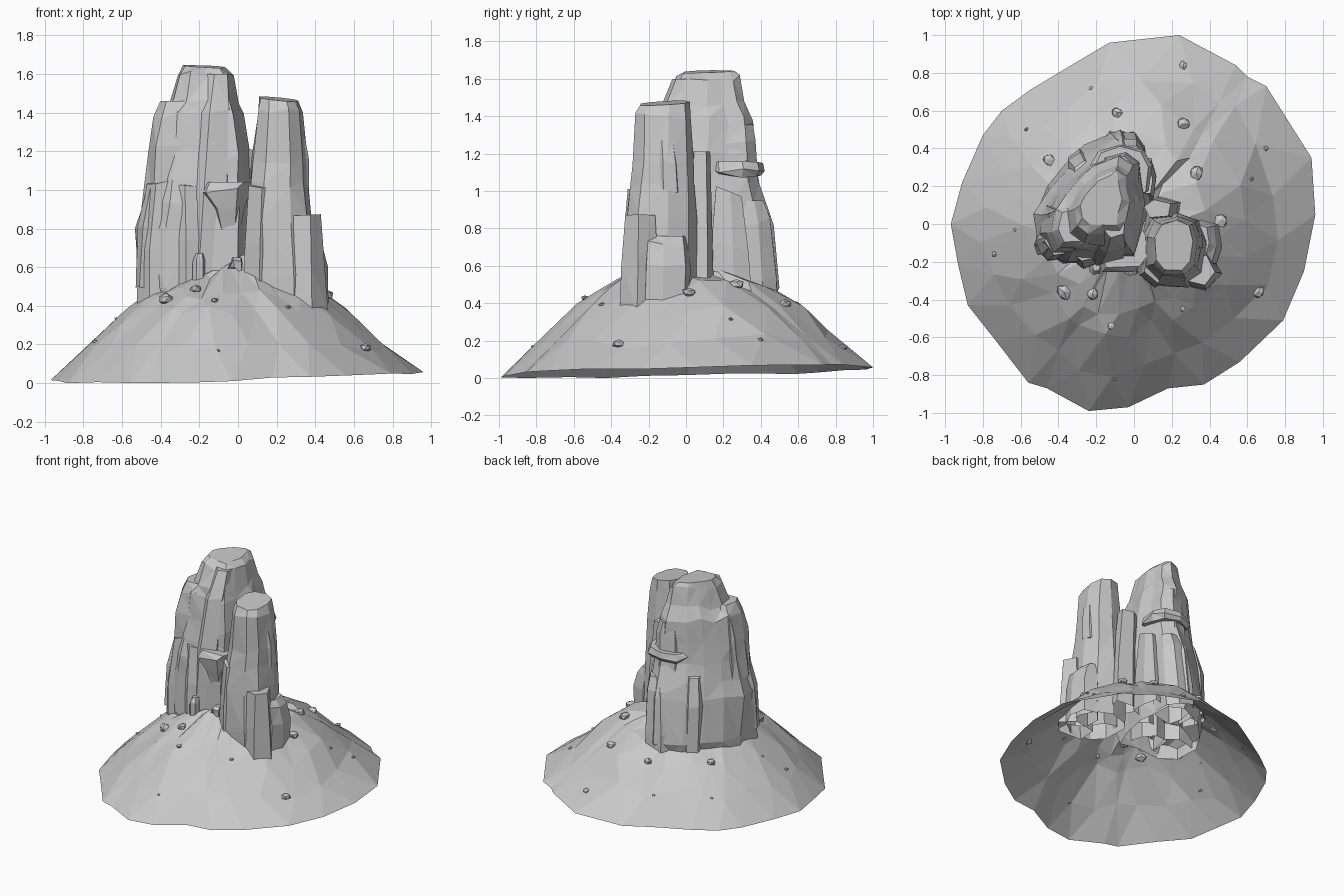
import bpy, bmesh, math, random
from mathutils import Vector
from mathutils.bvhtree import BVHTree

cube = bpy.data.objects.get("Cube")
if cube:
    bpy.data.objects.remove(cube, do_unlink=True)

stone = bpy.data.materials.new("grey stone")
stone.use_nodes = True
GREY = (0.58, 0.58, 0.58, 1)
stone.diffuse_color = GREY
bsdf = stone.node_tree.nodes["Principled BSDF"]
bsdf.inputs["Base Color"].default_value = GREY
bsdf.inputs["Roughness"].default_value = 0.9


def finish(name, bm):
    bmesh.ops.triangulate(bm, faces=bm.faces[:])
    bmesh.ops.recalc_face_normals(bm, faces=bm.faces[:])
    mesh = bpy.data.meshes.new(name)
    bm.to_mesh(mesh)
    bm.free()
    mesh.materials.append(stone)
    obj = bpy.data.objects.new(name, mesh)
    bpy.context.collection.objects.link(obj)
    return obj


def round_plan(sides, phase):
    """Rounded-square outline that fills a unit box."""
    plan = []
    for i in range(sides):
        a = 2 * math.pi * (i + phase) / sides
        plan.append([math.copysign(abs(w) ** 0.75, w)
                     for w in (math.cos(a), math.sin(a))])
    return plan


def rock(name, rings, sides=8, rough=0.08, seed=1, tilt=(0, 0), plan=None):
    """Craggy column lofted through rings of (z, x0, x1, y0, y1).
    Columns that start under the mound surface are left open below."""
    rng = random.Random(seed)
    plan = plan or round_plan(sides, rng.random())
    sides = len(plan)
    flute = [1 + rng.uniform(-rough, rough * 0.4) for _ in plan]
    bm = bmesh.new()
    loops = []
    for k, (z, x0, x1, y0, y1) in enumerate(rings):
        loop = []
        for (px, py), f in zip(plan, flute):
            f *= 1 + rng.uniform(-rough, rough) * 0.6
            dx, dy = px * (x1 - x0) / 2 * f, py * (y1 - y0) / 2 * f
            dz = rng.uniform(-rough, rough) * 0.4
            if k == len(rings) - 1:
                dz = dx * tilt[0] + dy * tilt[1]
            loop.append(bm.verts.new(((x0 + x1) / 2 + dx, (y0 + y1) / 2 + dy, z + dz)))
        loops.append(loop)
    for lo, hi in zip(loops, loops[1:]):
        for i in range(sides):
            j = (i + 1) % sides
            bm.faces.new((lo[i], lo[j], hi[j], hi[i]))
    if rings[0][0] > 0.5:
        bm.faces.new(loops[0][::-1])
    bm.faces.new(loops[-1])
    return finish(name, bm)


# Mound: open-bottomed shell falling from the towers to an irregular rim
RIM = [(.24, 1), (-.13, .96), (-.3, .86), (-.55, .71), (-.7, .6), (-.8, .47),
       (-.91, .22), (-.97, 0), (-.93, -.22), (-.88, -.43), (-.73, -.62),
       (-.56, -.84), (-.46, -.87), (-.24, -.99), (-.03, -.97), (.18, -.87),
       (.37, -.85), (.56, -.73), (.79, -.51), (.9, -.25), (.96, .05),
       (.94, .35), (.7, .73), (.6, .78), (.54, .84)]
PROFILE = [(1, .03), (.82, .178), (.62, .35), (.46, .465), (.25, .53)]
CENTRE = Vector((-.03, -.02))
SADDLE = Vector((.03, -.2))

rng = random.Random(4)
bm = bmesh.new()
loops = []
count = len(RIM)
for k, (t, z) in enumerate(PROFILE):
    loop = []
    for i in range(count):
        a, b = Vector(RIM[i]), Vector(RIM[(i + 1) % count])
        p = a.lerp(b, 0.5 * (k % 2))
        if k == 0:
            lift = .025 * p.x + .02 * p.y + rng.uniform(-.008, .008)
        else:
            wobble = rng.uniform(-.05, .05)
            p = CENTRE + (p - CENTRE) * (t + wobble)
            lift = rng.uniform(-.012, .012) - wobble * 0.8 + .05 * max(0, p.y)
            lift += .09 * max(0, 1 - (p - SADDLE).length / .25)
        loop.append(bm.verts.new((p.x, p.y, z + lift)))
    loops.append(loop)
for k, (lo, hi) in enumerate(zip(loops, loops[1:])):
    for i in range(count):
        j = (i + 1) % count
        if k % 2 == 0:
            bm.faces.new((lo[i], lo[j], hi[i]))
            bm.faces.new((lo[j], hi[j], hi[i]))
        else:
            bm.faces.new((lo[i], lo[j], hi[j]))
            bm.faces.new((lo[i], hi[j], hi[i]))
peak = bm.verts.new((.03, -.14, .66))
for i in range(count):
    bm.faces.new((loops[-1][i], loops[-1][(i + 1) % count], peak))
lowest = min(v.co.z for v in bm.verts)
for v in bm.verts:
    v.co.z -= lowest
slope = BVHTree.FromBMesh(bm)
finish("mound", bm)

# Main tower: its plan is cut away diagonally at the back left
MAIN_PLAN = [(.77, -.97), (.1, -1), (-.47, -.94), (-.9, -.74), (-1, -.2),
             (-.72, .17), (-.45, .51), (-.1, .8), (.55, 1), (.9, .8),
             (.97, .46), (1.05, .03), (.93, -.54)][::-1]
rock("main_tower", [(.35, -.51, .05, -.19, .46), (.48, -.53, .06, -.22, .5),
                    (.8, -.535, .07, -.22, .465), (.93, -.5, .07, -.21, .43),
                    (1.06, -.48, .065, -.18, .39), (1.2, -.46, .055, -.16, .375),
                    (1.38, -.42, .02, -.13, .365), (1.46, -.36, 0, -.11, .32),
                    (1.6, -.32, -.03, -.06, .285), (1.64, -.29, -.07, -.01, .26)],
     rough=.06, seed=3, tilt=(-.06, .04), plan=MAIN_PLAN)
rock("left_shoulder", [(.9, -.5, -.2, -.17, .13), (1.2, -.47, -.2, -.16, .12),
                       (1.4, -.44, -.2, -.14, .1), (1.46, -.4, -.22, -.1, .08)],
     7, .08, 5)
rock("front_rib", [(.5, -.3, -.05, -.23, 0), (1.0, -.26, -.03, -.22, 0),
                   (1.4, -.22, -.02, -.16, .05), (1.6, -.17, -.04, -.08, .1)],
     6, .08, 7)
rock("front_left_slab", [(.4, -.53, -.3, -.21, .06), (.7, -.53, -.3, -.2, .06),
                         (1.05, -.48, -.3, -.17, .06)], 6, .07, 8, (.2, .1))
rock("front_skirt", [(.4, -.36, -.12, -.24, 0), (.75, -.36, -.12, -.23, 0),
                     (1.03, -.36, -.14, -.2, 0)], 6, .06, 16, (-.1, .1))
rock("left_flake", [(.5, -.53, -.46, -.17, -.06), (.8, -.52, -.42, -.17, -.02),
                    (1.03, -.47, -.4, -.13, -.02)], 5, .05, 9)
rock("back_shoulder", [(.9, -.2, .05, .15, .4), (1.25, -.18, .04, .15, .37),
                       (1.38, -.16, .01, .15, .36)], 7, .06, 10, (-.2, -.2))
rock("back_skirt", [(.38, -.2, .06, .2, .5), (.55, -.2, .07, .2, .49),
                    (.84, -.16, .07, .2, .46), (.95, -.1, .05, .22, .42)],
     8, .08, 11)
rock("back_left_rib", [(.4, -.36, -.2, .2, .4), (.75, -.36, -.2, .2, .38),
                       (1.0, -.32, -.2, .18, .33)], 6, .08, 17, (.3, -.3))
rock("back_ledge", [(1.08, -.22, .08, .12, .40), (1.11, -.24, .1, .11, .42),
                    (1.15, -.22, .08, .11, .41)], 9, .04, 13, (.05, 0))
rock("inner_side_slab", [(.42, 0, .12, .1, .36), (.7, .01, .12, .12, .34),
                         (1.0, .02, .1, .15, .3)], 6, .08, 14, (0, -.4))
rock("front_overhang", [(.72, -.08, .0, -.2, 0), (.9, -.14, .03, -.25, 0),
                        (1.0, -.22, .06, -.27, 0), (1.04, -.2, .1, -.24, 0)],
     6, .05, 15)

# Second, shorter tower with buttresses
rock("second_tower", [(.38, .03, .41, -.34, .06), (.55, .03, .4, -.34, .06),
                      (.85, .04, .38, -.33, .06), (1.03, .055, .365, -.31, .05),
                      (1.15, .07, .36, -.29, .04), (1.4, .1, .335, -.28, .03),
                      (1.47, .11, .315, -.25, .02)], 9, .05, 21, (-.1, .06))
rock("front_buttress", [(.35, .2, .47, -.36, -.14), (.6, .23, .45, -.35, -.14),
                        (.87, .26, .43, -.33, -.16)], 5, .04, 22, (.05, 0))
rock("side_buttress", [(.36, .28, .47, -.24, .02), (.6, .28, .47, -.23, .02),
                       (.72, .28, .44, -.22, .01), (.76, .28, .4, -.18, 0)],
     7, .05, 23)
rock("side_flake", [(1.0, .27, .37, -.16, -.03), (1.15, .27, .37, -.16, -.04),
                    (1.27, .26, .35, -.16, -.06)], 6, .04, 24)
rock("narrow_column", [(.44, .06, .26, 0, .15), (.8, .06, .24, .02, .14),
                       (1.21, .05, .2, .03, .13)], 5, .03, 25)
rock("front_left_buttress", [(.42, .02, .2, -.34, -.1), (.7, .03, .2, -.34, -.1),
                             (1.03, .05, .2, -.32, -.1)], 5, .05, 26, (0, .2))

# Upright stones at the foot of the main tower
rock("upright_stone", [(.5, -.24, -.17, -.27, -.19), (.62, -.24, -.17, -.27, -.19),
                       (.67, -.22, -.18, -.25, -.2)], 7, .05, 31)
rock("peak_stone", [(.58, -.05, .03, -.27, -.17), (.61, -.06, .03, -.28, -.16),
                    (.65, -.03, .02, -.25, -.18)], 7, .08, 32)

# Loose pebbles scattered over the slope: (x, y, radius)
PEBBLES = [(.26, .84, .025), (-.23, .72, .012), (-.09, .59, .03), (-.57, .5, .012),
           (-.45, .34, .035), (.26, .53, .035), (.7, .4, .015), (.33, .27, .04),
           (.62, .24, .013), (.46, .02, .04), (.66, -.36, .035), (.26, -.45, .015),
           (-.22, -.37, .035), (-.37, -.36, .045), (-.12, -.54, .02),
           (-.1, -.82, .01), (-.74, -.16, .015), (-.63, -.03, .01)]
for n, (x, y, r) in enumerate(PEBBLES):
    bm = bmesh.new()
    bmesh.ops.create_icosphere(bm, subdivisions=1, radius=r)
    for v in bm.verts:
        v.co *= rng.uniform(.8, 1.15)
        v.co.z *= .7
    ground = slope.ray_cast(Vector((x, y, 2)), Vector((0, 0, -1)))[0]
    finish(f"pebble_{n + 1}", bm).location = (x, y, ground.z + r * .2)
